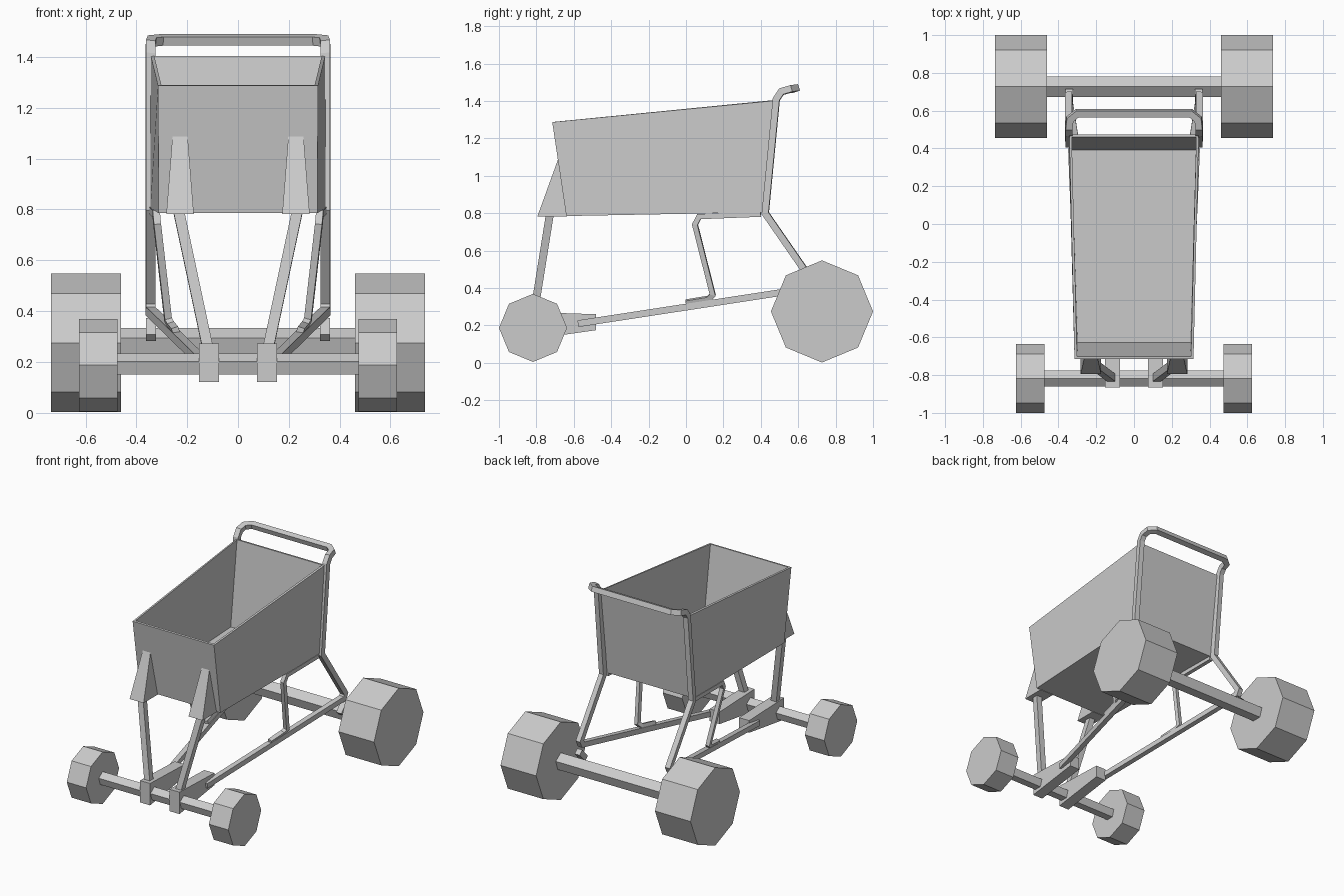
import bpy, bmesh, math
from mathutils import Vector

cube = bpy.data.objects.get("Cube")
if cube:
    bpy.data.objects.remove(cube, do_unlink=True)

grey = bpy.data.materials.new("plain_grey")
grey.use_nodes = True
grey.diffuse_color = (0.6, 0.6, 0.6, 1)
grey.node_tree.nodes["Principled BSDF"].inputs["Base Color"].default_value = (0.6, 0.6, 0.6, 1)


def finish(name, bm, mirror=True):
    bmesh.ops.recalc_face_normals(bm, faces=bm.faces)
    mesh = bpy.data.meshes.new(name)
    bm.to_mesh(mesh)
    bm.free()
    mesh.materials.append(grey)
    obj = bpy.data.objects.new(name, mesh)
    bpy.context.collection.objects.link(obj)
    if mirror:
        obj.modifiers.new("Mirror", 'MIRROR')
    return obj


def loft(bm, rings, caps=(True, True)):
    """Skin a list of equal rings of points."""
    loops = [[bm.verts.new(p) for p in ring] for ring in rings]
    n = len(loops[0])
    for a, b in zip(loops, loops[1:]):
        for i in range(n):
            j = (i + 1) % n
            bm.faces.new((a[i], a[j], b[j], b[i]))
    if caps[0]:
        bm.faces.new(loops[0])
    if caps[1]:
        bm.faces.new(loops[-1])


def tube(name, path, half, end_cap=True):
    """Square bar swept along a path with mitred corners."""
    pts = [Vector(p) for p in path]
    dirs = [(b - a).normalized() for a, b in zip(pts, pts[1:])]
    side = Vector((1, 0, 0))
    side = (side - dirs[0] * side.dot(dirs[0])).normalized()
    up = dirs[0].cross(side)
    ring = [pts[0] + half * (side * a + up * b) for a, b in ((-1, -1), (1, -1), (1, 1), (-1, 1))]
    rings = [ring]
    for i, d in enumerate(dirs):
        follow = dirs[min(i + 1, len(dirs) - 1)]
        normal = (d + follow).normalized()
        ring = [v + d * ((pts[i + 1] - v).dot(normal) / d.dot(normal)) for v in ring]
        rings.append(ring)
    bm = bmesh.new()
    loft(bm, rings, (True, end_cap))
    return finish(name, bm)


def cylinder_x(name, sides, radius, x0, x1, y, z, mirror):
    """Prism along x with one corner pointing up."""
    angles = [math.tau * i / sides for i in range(sides)]
    rings = [[(x, y + radius * math.sin(a), z + radius * math.cos(a)) for a in angles]
             for x in (x0, x1)]
    bm = bmesh.new()
    loft(bm, rings)
    return finish(name, bm, mirror)


# Wheels and axles
cylinder_x("rear_wheels", 8, 0.273, 0.46, 0.735, 0.727, 0.275, True)
cylinder_x("front_wheels", 8, 0.182, 0.475, 0.625, -0.818, 0.187, True)
cylinder_x("rear_axle", 5, 0.058, -0.47, 0.47, 0.727, 0.275, False)
cylinder_x("front_axle", 5, 0.045, -0.48, 0.48, -0.818, 0.187, False)


def section(w, y, z):
    """Horizontal edge of half width w."""
    return [(-w, y, z), (w, y, z)]


# Open basket, flaring upward and toward the back
bottom = section(0.312, -0.64, 0.785) + section(0.345, 0.405, 0.805)[::-1]
top = section(0.315, -0.715, 1.287) + section(0.343, 0.475, 1.402)[::-1]
bm = bmesh.new()
loft(bm, [bottom, top], (True, False))
basket = finish("basket", bm, False)
wall = basket.modifiers.new("Wall", 'SOLIDIFY')
wall.thickness = 0.014
# The open shell's normals must face outward so the wall grows inward
wall.offset = -1
wall.use_even_offset = True

# Side frame: lower rail, rear leg, basket post and push handle in one run
tube("frame_and_handle", [
    (0.15, -0.575, 0.21), (0.345, 0.665, 0.40), (0.345, 0.68, 0.43),
    (0.345, 0.424, 0.80), (0.345, 0.483, 1.41), (0.345, 0.51, 1.45),
    (0.34, 0.555, 1.463), (0.30, 0.587, 1.467), (0, 0.587, 1.467)], 0.018, False)
tube("axle_feet", [(0.342, 0.70, 0.36), (0.342, 0.64, 0.295)], 0.02)

# Bent braces between rails and basket
tube("middle_braces", [
    (0.335, 0.40, 0.795), (0.322, 0.07, 0.782), (0.318, 0.048, 0.74),
    (0.275, 0.143, 0.365), (0.262, 0.12, 0.342), (0.245, 0.0, 0.322)], 0.014)

# Front legs
tube("front_legs", [(0.118, -0.815, 0.25), (0.235, -0.727, 0.80)], 0.021)


def prism_x(name, profile, x0, x1):
    """Side profile of (y, z, inset) points spanned between two x positions."""
    bm = bmesh.new()
    loft(bm, [[(x0 + i, y, z) for y, z, i in profile], [(x1 - i, y, z) for y, z, i in profile]])
    return finish(name, bm)


# Mounting blocks over the front axle and wedges on the basket front
prism_x("mounting_blocks", [(-0.865, 0.12, 0), (-0.48, 0.175, 0),
                            (-0.48, 0.26, 0), (-0.865, 0.273, 0)], 0.075, 0.153)
prism_x("front_wedges", [(-0.795, 0.782, 0), (-0.635, 0.782, 0), (-0.68, 1.10, 0.025)], 0.174, 0.282)
